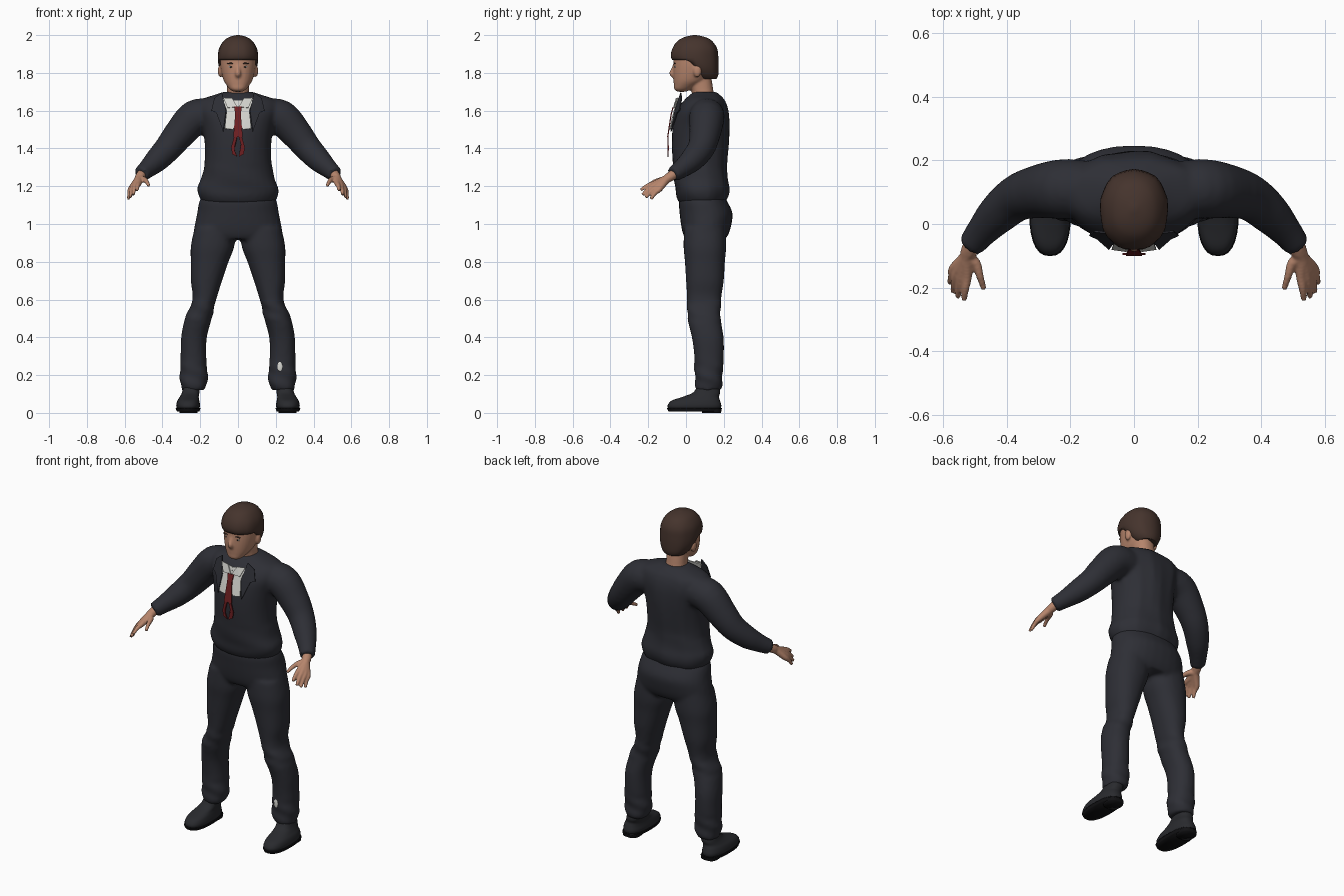
import bpy, bmesh, math
from mathutils import Vector

if "Cube" in bpy.data.objects:
    bpy.data.objects.remove(bpy.data.objects["Cube"], do_unlink=True)


def material(name, rgb):
    m = bpy.data.materials.new(name)
    m.use_nodes = True
    m.diffuse_color = (*rgb, 1)
    bsdf = m.node_tree.nodes["Principled BSDF"]
    bsdf.inputs["Base Color"].default_value = (*rgb, 1)
    bsdf.inputs["Roughness"].default_value = 0.8
    return m


SUIT = material("charcoal cloth", (0.027, 0.028, 0.036))
SHOE = material("dark leather", (0.022, 0.023, 0.027))
SOLE = material("black sole", (0.006, 0.006, 0.007))
SKIN = material("skin", (0.47, 0.235, 0.15))
HAIR = material("brown hair", (0.06, 0.034, 0.026))
WHITE = material("shirt white", (0.68, 0.68, 0.64))
RED = material("dark red", (0.16, 0.014, 0.016))
LIP = material("lips", (0.33, 0.12, 0.09))
EYE = material("dark iris", (0.02, 0.014, 0.012))
SEGS = 28


def spline(rows, steps=4):
    """Catmull-Rom interpolation through rows of numbers."""
    out = []
    for i in range(len(rows) - 1):
        a, b, c, d = (rows[max(i - 1, 0)], rows[i], rows[i + 1],
                      rows[min(i + 2, len(rows) - 1)])
        for k in range(steps):
            t = k / steps
            out.append([q + t / 2 * (r - p + t * (2 * p - 5 * q + 4 * r - s
                        + t * (3 * (q - r) + s - p))) for p, q, r, s in zip(a, b, c, d)])
    return out + [list(rows[-1])]


def skin(bm, rings):
    rows = [[bm.verts.new(p) for p in ring] for ring in rings]
    for a, b in zip(rows, rows[1:]):
        for i in range(len(a)):
            j = (i + 1) % len(a)
            bm.faces.new((a[i], a[j], b[j], b[i]))
    bm.faces.new(rows[0])
    bm.faces.new(rows[-1])


def loft(bm, rows, square=0.9, fold=None):
    """Stack of horizontal rounded sections: z, x, y, half width, half depth."""
    rings = []
    for z, x, y, rx, ry in spline(rows):
        ring = []
        for i in range(SEGS):
            a = math.tau * i / SEGS
            c, s = math.cos(a), math.sin(a)
            k = 1 + (fold(a, z) if fold else 0)
            ring.append((x + k * rx * math.copysign(abs(c) ** square, c),
                         y + k * ry * math.copysign(abs(s) ** square, s), z))
        rings.append(ring)
    skin(bm, rings)


def tube(bm, rows, sides=14):
    """Round section swept along a path: x, y, z, radius."""
    pts = spline(rows)
    rings = []
    for i, (x, y, z, r) in enumerate(pts):
        d = Vector(pts[min(i + 1, len(pts) - 1)][:3]) - Vector(pts[max(i - 1, 0)][:3])
        q = d.to_track_quat('Z', 'Y')
        rings.append([Vector((x, y, z)) + q @ Vector((r * math.cos(t), r * math.sin(t), 0))
                      for t in (math.tau * k / sides for k in range(sides))])
    skin(bm, rings)


def ball(bm, centre, size):
    made = bmesh.ops.create_uvsphere(bm, u_segments=16, v_segments=10, radius=1)["verts"]
    for v in made:
        v.co = Vector(centre) + Vector([a * b for a, b in zip(v.co, size)])


def finish(name, bm, mat, voxel=0, smooth=True):
    bmesh.ops.recalc_face_normals(bm, faces=bm.faces)
    mesh = bpy.data.meshes.new(name)
    bm.to_mesh(mesh)
    bm.free()
    mesh.materials.append(mat)
    ob = bpy.data.objects.new(name, mesh)
    bpy.context.collection.objects.link(ob)
    for p in mesh.polygons:
        p.use_smooth = smooth
    if voxel:
        m = ob.modifiers.new("Blend", 'REMESH')
        m.mode, m.voxel_size, m.use_smooth_shade = 'VOXEL', voxel, True
        m = ob.modifiers.new("Soften", 'SMOOTH')
        m.factor, m.iterations = 0.5, 4
    return ob


def mirror(rows, side, axis=0):
    return [[v * side if i == axis else v for i, v in enumerate(r)] for r in rows]


def plate(name, outline, mat, lift, bend=1.5):
    """Thin panel laid over the chest, outline in x and z."""
    bm = bmesh.new()
    bm.faces.new([bm.verts.new((x, -0.08 + 0.27 * max(z - 1.51, 0) + bend * x * x - lift, z))
                  for x, z in outline])
    bmesh.ops.triangulate(bm, faces=bm.faces)
    ob = finish(name, bm, mat, smooth=False)
    m = ob.modifiers.new("Thickness", 'SOLIDIFY')
    m.thickness, m.offset = 0.006, 0


# Jacket: torso and both sleeves blended into one cloth surface
def back_folds(a, z):
    back = max(math.sin(a), 0)
    return 0.025 * back * math.sin(9 * a + 5 * z) + 0.012 * math.sin(3 * a + 40 * z) * (z < 1.3)


bm = bmesh.new()
loft(bm, [(1.11, 0, .085, .19, .12), (1.15, 0, .085, .21, .138), (1.19, 0, .085, .215, .142),
          (1.24, 0, .078, .195, .142), (1.32, 0, .073, .178, .143), (1.42, 0, .075, .176, .15),
          (1.52, 0, .08, .19, .15), (1.6, 0, .088, .215, .137), (1.655, 0, .098, .2, .108),
          (1.685, 0, .1, .12, .078), (1.7, 0, .1, .075, .06)], fold=back_folds)
for s in (1, -1):
    tube(bm, mirror([(.15, .11, 1.575, .09), (.23, .11, 1.562, .094), (.31, .1, 1.477, .083),
                     (.37, .08, 1.402, .073), (.43, .03, 1.338, .064), (.48, -.025, 1.292, .05),
                     (.515, -.07, 1.262, .042)], s), 20)
finish("jacket", bm, SUIT, 0.012)

# Trousers: hips and both legs, with creases at the knee and ankle
bm = bmesh.new()
loft(bm, [(1.16, 0, .085, .18, .11), (1.12, 0, .09, .205, .128), (1.06, 0, .106, .216, .14),
          (1, 0, .107, .228, .134), (.95, 0, .105, .236, .122), (.92, 0, .103, .236, .105)])


def leg_creases(a, z):
    return 0.045 * math.sin(75 * z + 2 * a) * (z < 0.25 or 0.48 < z < 0.58)


for s in (1, -1):
    loft(bm, mirror([(.98, .12, .1, .11, .11), (.88, .135, .1, .115, .113),
                     (.8, .15, .1, .1, .106), (.7, .167, .1, .083, .1), (.6, .178, .096, .063, .09),
                     (.5, .21, .096, .071, .088), (.4, .233, .115, .068, .084),
                     (.3, .236, .122, .068, .078), (.2, .234, .12, .074, .073),
                     (.15, .234, .12, .07, .072), (.12, .238, .12, .058, .066)], s, 1),
         fold=leg_creases)
finish("trousers", bm, SUIT, 0.011)

# Shoes with a separate sole and heel
for s, side in ((1, "left"), (-1, "right")):
    bm = bmesh.new()
    loft(bm, [(.02, s * .264, .045, .058, .138), (.04, s * .264, .045, .063, .142),
              (.065, s * .263, .052, .058, .128), (.085, s * .258, .078, .05, .096),
              (.11, s * .25, .11, .046, .07), (.16, s * .243, .12, .042, .052)], 0.8)
    finish(side + "_shoe", bm, SHOE)
    bm = bmesh.new()
    loft(bm, [(.008, s * .264, .045, .06, .138), (.025, s * .264, .045, .066, .146)], 0.8)
    loft(bm, [(0, s * .262, .135, .048, .05), (.02, s * .262, .135, .05, .054)], 0.7)
    finish(side + "_sole", bm, SOLE)

# Hands: finger paths start at the wrist and merge into a palm
FINGERS = [((.525, -.165, 1.215), (.535, -.24, 1.18)), ((.543, -.165, 1.205), (.555, -.23, 1.155)),
           ((.557, -.155, 1.195), (.57, -.213, 1.14)), ((.567, -.14, 1.185), (.58, -.186, 1.132)),
           ((.497, -.125, 1.235), (.472, -.205, 1.203))]
for s, side in ((1, "left"), (-1, "right")):
    bm = bmesh.new()
    for knuckle, tip in FINGERS:
        middle = [(a + b) / 2 for a, b in zip(knuckle, tip)]
        middle[2] += 0.006
        tube(bm, mirror([(.508, -.06, 1.266, .027), (.524, -.1, 1.24, .023), (*knuckle, .016),
                         (*middle, .012), (*tip, .009)], s), 10)
    finish(side + "_hand", bm, SKIN, 0.005)

# Head: skull, neck, nose and ears in one skin
bm = bmesh.new()
loft(bm, [(1.7, 0, -.022, .022, .02), (1.712, 0, -.018, .042, .044), (1.735, 0, 0, .061, .064),
          (1.76, 0, .02, .076, .086), (1.8, 0, .036, .088, .104), (1.85, 0, .045, .095, .112),
          (1.9, 0, .05, .094, .112), (1.95, 0, .05, .075, .09), (1.98, 0, .05, .03, .04)])
loft(bm, [(1.64, 0, .1, .075, .065), (1.69, 0, .09, .06, .058), (1.74, 0, .08, .058, .06),
          (1.8, 0, .07, .058, .06)])
tube(bm, [(0, -.057, 1.85, .009), (0, -.07, 1.815, .012), (0, -.074, 1.797, .016),
          (0, -.06, 1.782, .014)], 10)
for s in (1, -1):
    ball(bm, (s * .094, .06, 1.81), (.013, .022, .034))
finish("head", bm, SKIN, 0.0065)

# Hair: a cap whose lower edge follows the hairline
bm = bmesh.new()
loft(bm, [(1.765, 0, .1, .055, .06), (1.79, 0, .085, .08, .085), (1.83, 0, .064, .1, .108),
          (1.88, 0, .045, .107, .125), (1.93, 0, .045, .1, .118), (1.97, 0, .047, .075, .09),
          (1.99, 0, .047, .045, .053), (2, 0, .047, .008, .008)],
     fold=lambda a, z: 0.012 * math.sin(9 * a) * (z < 1.95))
for v in bm.verts:
    t = min(max((v.co.y - 0.01) / 0.085, 0), 1)
    v.co.z = max(v.co.z, 1.868 - 0.1 * t * t * (3 - 2 * t))
finish("hair", bm, HAIR)

# Face details
for s, side in ((1, "left"), (-1, "right")):
    for part, mat, pos, size in (("eye", WHITE, (.036, -.056, 1.832), (.014, .005, .0055)),
                                 ("iris", EYE, (.036, -.059, 1.832), (.006, .004, .0055)),
                                 ("brow", HAIR, (.038, -.06, 1.85), (.02, .005, .004))):
        bm = bmesh.new()
        ball(bm, (pos[0] * s, *pos[1:]), size)
        finish(side + "_" + part, bm, mat)
bm = bmesh.new()
ball(bm, (0, -.056, 1.745), (.024, .008, .006))
finish("mouth", bm, LIP)

# Shirt front, collar points, lapels and the knotted neck cloth
for s, side in ((1, "left"), (-1, "right")):
    plate(side + "_shirt_panel", mirror([(0, 1.655), (.08, 1.662), (.06, 1.6), (.07, 1.505),
                                         (.025, 1.5), (0, 1.56)], s), WHITE, 0.006)
    plate(side + "_shirt_collar", mirror([(.004, 1.62), (.03, 1.665), (.078, 1.668),
                                          (.055, 1.615)], s), WHITE, 0.014)
    plate(side + "_lapel", mirror([(.085, 1.695), (.125, 1.665), (.14, 1.6), (.115, 1.59),
                                   (.078, 1.49), (.063, 1.6)], s), SUIT, 0.008)
    plate(side + "_neck_cloth_tail", mirror([(.002, 1.47), (.022, 1.46), (.036, 1.405), (.03, 1.37),
                                             (.004, 1.355), (.018, 1.39), (.016, 1.42)], s),
          RED, 0.016)
plate("neck_cloth", [(-.02, 1.62), (.02, 1.62), (.015, 1.58), (.025, 1.46), (-.025, 1.46),
                     (-.015, 1.58)], RED, 0.018)

# Pale patch showing at the left ankle
bm = bmesh.new()
ball(bm, (.222, .046, .245), (.014, .004, .025))
finish("ankle_patch", bm, WHITE)
